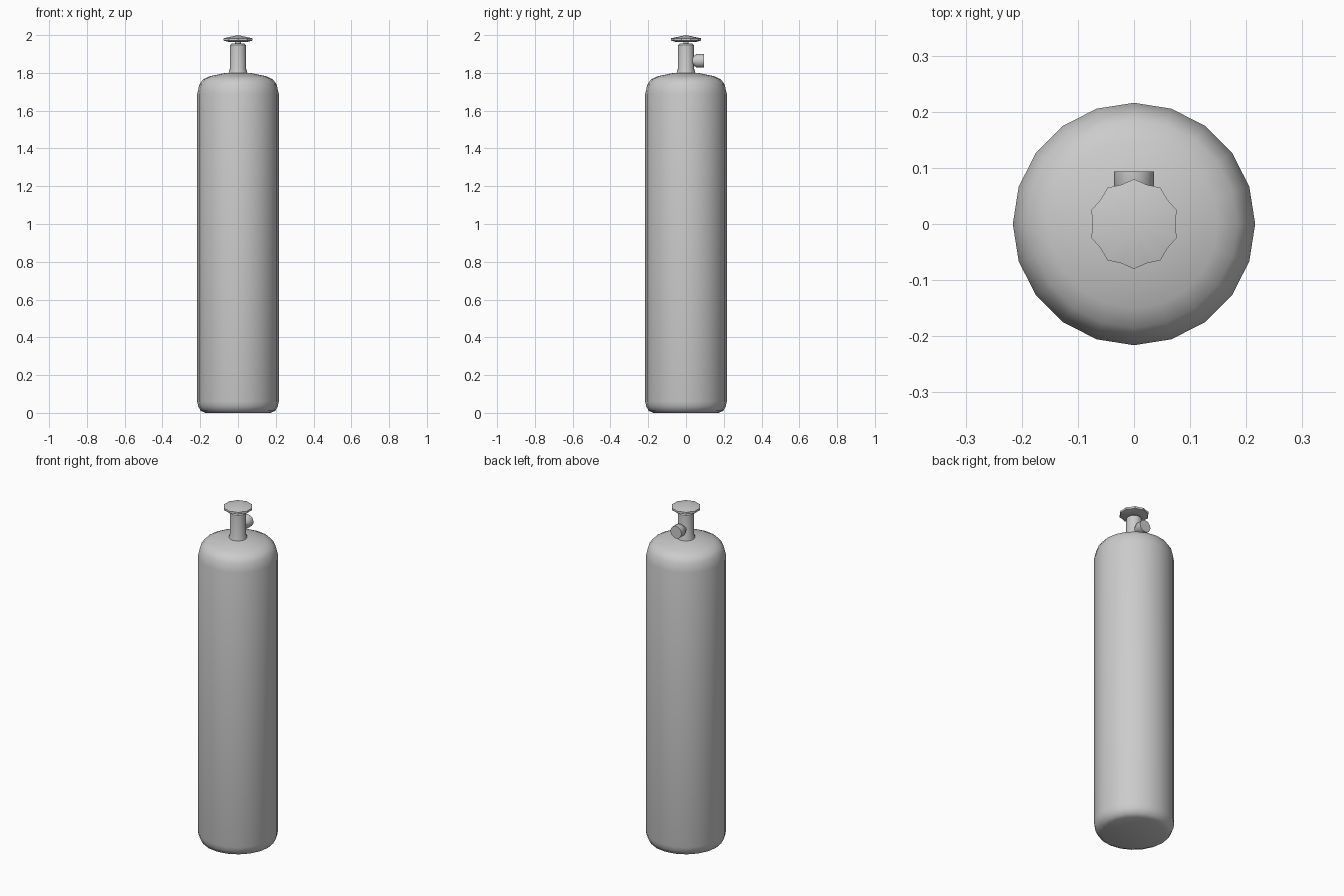
import bpy, bmesh
from math import sin, cos, pi, radians
from mathutils import Matrix

if "Cube" in bpy.data.objects:
    bpy.data.objects.remove(bpy.data.objects["Cube"])


def lathe(name, profile, sides, matrix=None, scallop=1.0, start=0.0, smooth=40):
    """Stack rings of (radius, height); radius 0 makes a pole. scallop shrinks odd vertices."""
    bm = bmesh.new()
    rings = []
    for r, z in profile:
        if r == 0:
            rings.append([bm.verts.new((0, 0, z))])
            continue
        ring = []
        for i in range(sides):
            a = start + 2 * pi * i / sides
            k = r * (scallop if i % 2 else 1)
            ring.append(bm.verts.new((k * cos(a), k * sin(a), z)))
        rings.append(ring)
    for lo, hi in zip(rings, rings[1:]):
        for i in range(sides):
            j = (i + 1) % sides
            if len(hi) == 1:
                bm.faces.new((lo[i], lo[j], hi[0]))
            elif len(lo) == 1:
                bm.faces.new((lo[0], hi[j], hi[i]))
            else:
                bm.faces.new((lo[i], lo[j], hi[j], hi[i]))
    if len(rings[0]) > 1:
        bm.faces.new(rings[0][::-1])
    if len(rings[-1]) > 1:
        bm.faces.new(rings[-1])
    if matrix:
        bm.transform(matrix)
    bmesh.ops.recalc_face_normals(bm, faces=bm.faces)
    mesh = bpy.data.meshes.new(name)
    bm.to_mesh(mesh)
    bm.free()
    obj = bpy.data.objects.new(name, mesh)
    bpy.context.collection.objects.link(obj)
    bpy.ops.object.select_all(action='DESELECT')
    obj.select_set(True)
    bpy.context.view_layer.objects.active = obj
    bpy.ops.object.shade_smooth_by_angle(angle=radians(smooth))
    return obj


# Gas tank with rounded shoulder and foot
lathe("tank_body", [(0.172, 0), (0.198, 0.011), (0.211, 0.036), (0.216, 0.06),
                    (0.216, 1.69), (0.204, 1.74), (0.185, 1.765), (0.15, 1.782),
                    (0.07, 1.799), (0, 1.803)], 20, smooth=50)

# Valve stem with flared base and chamfered top
lathe("valve_neck", [(0.052, 1.78), (0.05, 1.80), (0.043, 1.822), (0.043, 1.935),
                     (0.042, 1.948), (0.034, 1.956)], 16)

# Thin spindle under the hand wheel
lathe("valve_spindle", [(0.015, 1.95), (0.015, 1.97)], 10)

# Scalloped hand wheel with ten lobes
lathe("hand_wheel", [(0.05, 1.963), (0.08, 1.971), (0.08, 1.983), (0, 2.0)],
      20, scallop=0.92, start=pi / 2, smooth=25)

# Side outlet pointing to the back
to_back = Matrix.Translation((0, 0, 1.864)) @ Matrix.Rotation(-pi / 2, 4, 'X')
lathe("valve_outlet", [(0.026, 0.02), (0.026, 0.042), (0.036, 0.056), (0.036, 0.094)],
      16, matrix=to_back)
